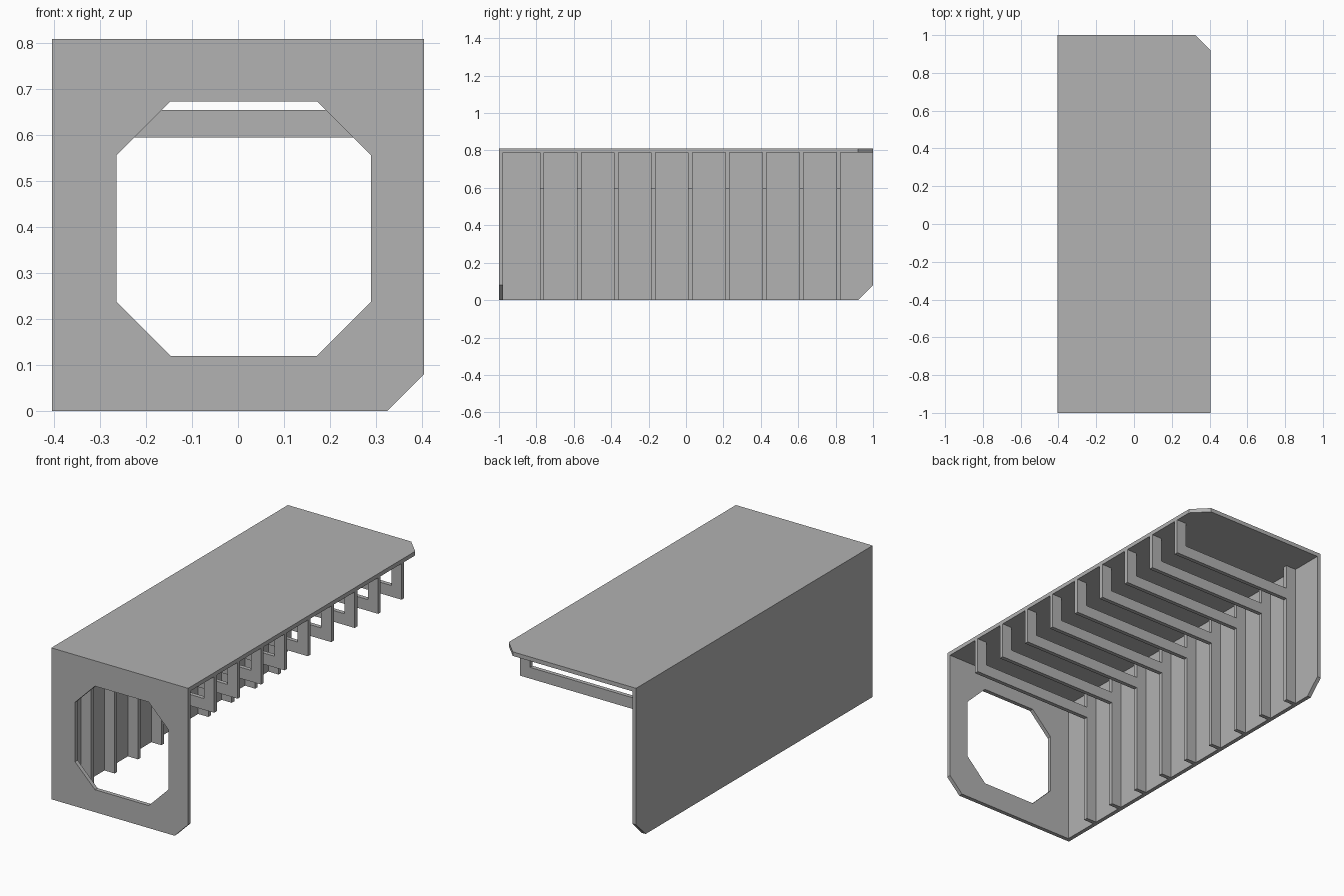
import bpy
from math import pi
from mathutils import Matrix, Vector

cube = bpy.data.objects.get("Cube")
if cube:
    bpy.data.objects.remove(cube, do_unlink=True)

# Overall dimensions
W, L, H = 0.405, 1.0, 0.81      # half width, half length, height
T, CUT = 0.022, 0.08            # plate thickness, corner chamfer

grey = bpy.data.materials.new("plain_grey")
colour = (0.445, 0.445, 0.445, 1)
grey.diffuse_color = colour
grey.use_nodes = True
grey.node_tree.nodes["Principled BSDF"].inputs["Base Color"].default_value = colour

# Orientations of a flat profile
FLAT = Matrix.Identity(4)
FACING_FRONT = Matrix.Rotation(pi / 2, 4, 'X')
FACING_SIDE = Matrix.Rotation(pi / 2, 4, 'Z') @ FACING_FRONT


def panel(name, loops, centre, orientation):
    """Extrude a closed outline, with optional hole loops, into a flat plate."""
    curve = bpy.data.curves.new(name, 'CURVE')
    curve.dimensions = '2D'
    curve.fill_mode = 'BOTH'
    curve.extrude = T / 2
    for loop in loops:
        spline = curve.splines.new('POLY')
        spline.points.add(len(loop) - 1)
        for point, (u, v) in zip(spline.points, loop):
            point.co = (u, v, 0, 1)
        spline.use_cyclic_u = True
    obj = bpy.data.objects.new(name, curve)
    bpy.context.collection.objects.link(obj)
    bpy.ops.object.select_all(action='DESELECT')
    obj.select_set(True)
    bpy.context.view_layer.objects.active = obj
    bpy.ops.object.convert(target='MESH')
    obj = bpy.context.object
    obj.data.transform(Matrix.Translation(Vector(centre)) @ orientation)
    obj.data.materials.clear()
    obj.data.materials.append(grey)
    bpy.ops.object.shade_flat()
    return obj


# Top plate with one clipped back corner
panel("top_plate",
      [[(-W, -L), (W, -L), (W, L - CUT), (W - CUT, L), (-W, L)]],
      (0, 0, H - T / 2), FLAT)

# Side wall with its lower back corner clipped
panel("side_wall",
      [[(-L, 0), (L - CUT, 0), (L, CUT), (L, H), (-L, H)]],
      (-W + T / 2, 0, 0), FACING_SIDE)

# Front plate with a clipped lower corner and an eight-sided opening
cx, cz, r, e = 0.0125, 0.397, 0.277, 0.159
opening = [(cx + u, cz + v) for u, v in
           [(-e, -r), (e, -r), (r, -e), (r, e), (e, r), (-e, r), (-r, e), (-r, -e)]]
panel("front_plate",
      [[(-W, 0), (W - CUT, 0), (W, CUT), (W, H), (-W, H)], opening],
      (0, -L + T / 2, 0), FACING_FRONT)

# Ribs: a leg on the wall, a cross bar and a hanging tab at the open edge
BAR = 0.06
inner, top, low = -W + T, H - T, 0.595
rib = [(inner, 0), (inner + BAR, 0), (inner + BAR, low), (W, low), (W, top),
       (W - BAR, top), (W - BAR, low + BAR), (inner + BAR, low + BAR),
       (inner + BAR, top), (inner, top)]
for i in range(9):
    panel(f"rib_{i + 1}", [rib], (0, -0.769 + i * 0.198, 0), FACING_FRONT)
